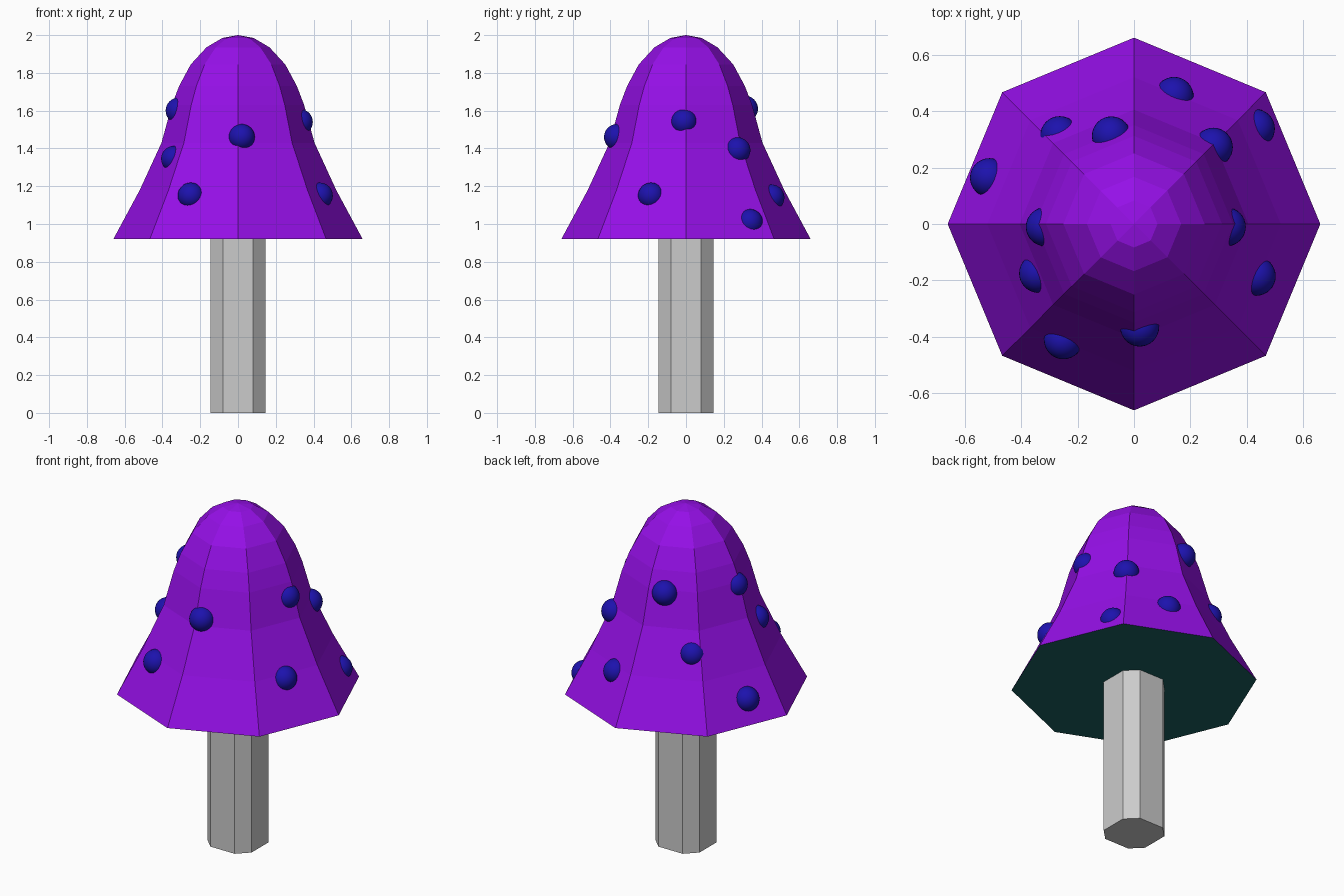
import bpy, bmesh
from math import cos, sin, pi

if "Cube" in bpy.data.objects:
    bpy.data.objects.remove(bpy.data.objects["Cube"])


def material(name, rgb):
    m = bpy.data.materials.new(name)
    m.diffuse_color = (*rgb, 1)
    m.use_nodes = True
    m.node_tree.nodes["Principled BSDF"].inputs["Base Color"].default_value = m.diffuse_color
    return m


def add_object(name, bm, *mats):
    bmesh.ops.recalc_face_normals(bm, faces=bm.faces)
    mesh = bpy.data.meshes.new(name)
    bm.to_mesh(mesh)
    bm.free()
    for m in mats:
        mesh.materials.append(m)
    ob = bpy.data.objects.new(name, mesh)
    bpy.context.collection.objects.link(ob)
    return ob


def bridge(bm, low, high):
    n = len(low)
    for i in range(n):
        j = (i + 1) % n
        bm.faces.new((low[i], low[j], high[j], high[i]))


purple = material("cap_purple", (0.30, 0.005, 0.80))
teal = material("underside_teal", (0.01, 0.12, 0.12))
blue = material("spot_blue", (0.012, 0.006, 0.42))

# Stem: square with wide chamfers, closed at both ends
a, b = 0.145, 0.08
section = [(a, -b), (a, b), (b, a), (-b, a), (-a, b), (-a, -b), (-b, -a), (b, -a)]
bm = bmesh.new()
low, high = [[bm.verts.new((x, y, z)) for x, y in section] for z in (0, 0.93)]
bridge(bm, low, high)
bm.faces.new(low)
bm.faces.new(high)
add_object("stem", bm)

# Cap: eight-sided bell turned from a profile, flat teal underside
profile = [(0.66, 0.92), (0.52, 1.18), (0.405, 1.43), (0.35, 1.63), (0.312, 1.73),
           (0.25, 1.845), (0.167, 1.935), (0.083, 1.985)]
bm = bmesh.new()
rings = [[bm.verts.new((r * cos(i * pi / 4), r * sin(i * pi / 4), z)) for i in range(8)]
         for r, z in profile]
for low, high in zip(rings, rings[1:]):
    bridge(bm, low, high)
tip = bm.verts.new((0, 0, 2))
for i in range(8):
    bm.faces.new((rings[-1][i], rings[-1][(i + 1) % 8], tip))
bm.faces.new(rings[0]).material_index = 1
add_object("cap", bm, purple, teal)

# Spots: smooth balls sunk into the cap
spots = [(0.02, -0.365, 1.46), (-0.25, -0.41, 1.15), (0.433, -0.185, 1.15),
         (0.327, -0.01, 1.54), (0.281, 0.272, 1.39), (0.43, 0.338, 1.01),
         (0.142, 0.452, 1.14), (-0.08, 0.312, 1.61), (-0.263, 0.313, 1.30),
         (-0.512, 0.164, 1.04), (-0.314, -0.01, 1.60), (-0.338, -0.175, 1.345)]
for n, pos in enumerate(spots, 1):
    bm = bmesh.new()
    bmesh.ops.create_uvsphere(bm, u_segments=32, v_segments=16, radius=0.069)
    for f in bm.faces:
        f.smooth = True
    add_object(f"spot_{n}", bm, blue).location = pos
